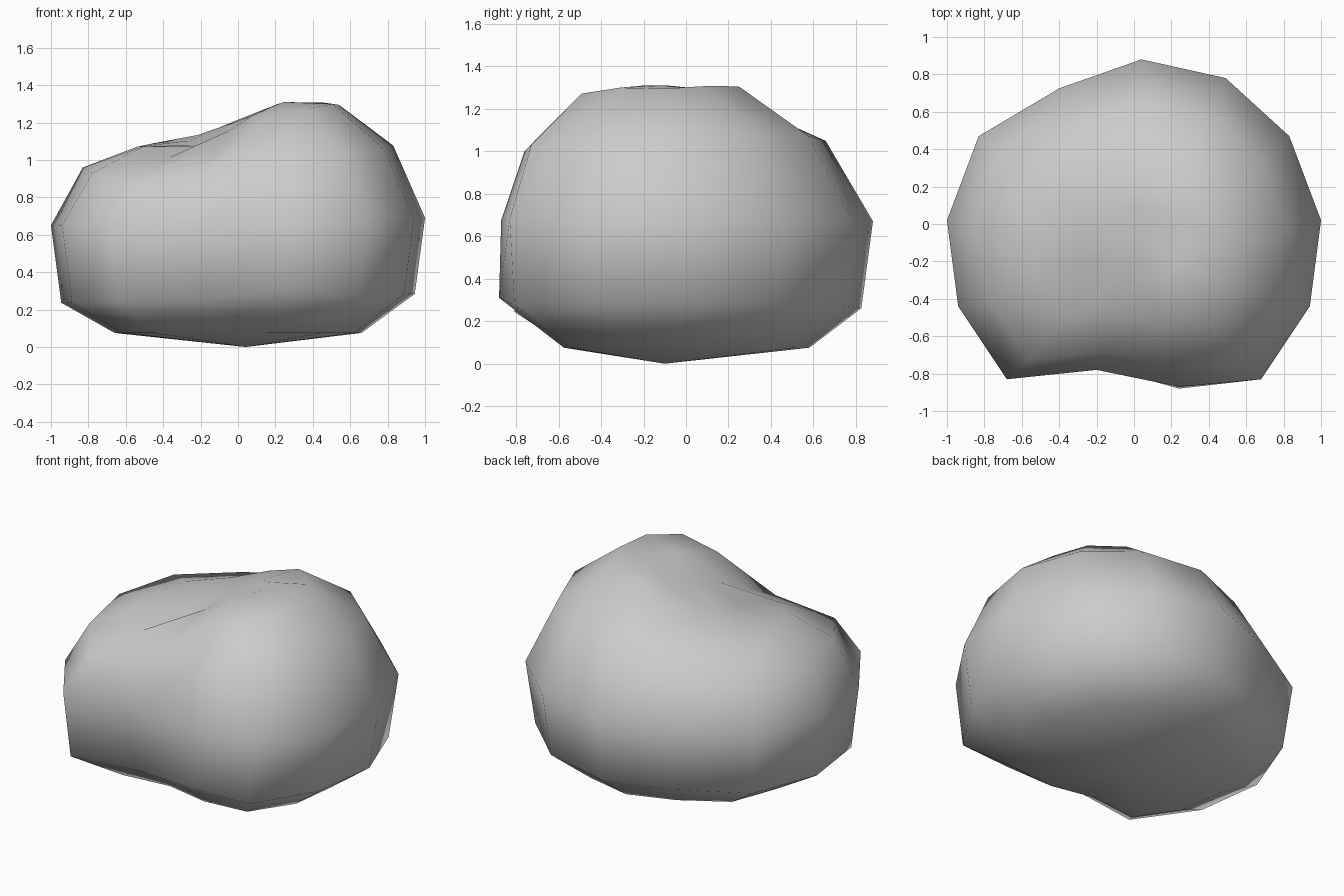
import bpy, bmesh, math

if "Cube" in bpy.data.objects:
    bpy.data.objects.remove(bpy.data.objects["Cube"])

# widest outline of the boulder, seen from above
outline = [(1.0, .02), (.83, .47), (.49, .78), (.04, .88), (-.4, .725), (-.83, .47), (-1.0, .02),
           (-.94, -.44), (-.68, -.83), (-.2, -.78), (.24, -.87), (.68, -.83), (.94, -.44)]
# height of the crown along x
crown = [(-.6, 1.06), (-.5, 1.08), (-.18, 1.14), (0, 1.215), (.24, 1.31), (.4, 1.315), (.57, 1.29), (.7, 1.2)]


def crown_height(x, y):
    x = min(max(x, -.59), .69)
    z = 1.1
    for (xa, za), (xb, zb) in zip(crown, crown[1:]):
        if xa <= x <= xb:
            z = za + (zb - za) * (x - xa) / (xb - xa)
    front = min(max(-y / .4, 0), 1)
    z -= .10 * front * math.exp(-((x + .2) / .2) ** 2)      # groove at the front
    return z - .3 * max(-y - .35, 0) - .12 * max(y - .2, 0)


def shoulder_height(x, y):
    z = 1.02 + .07 * x + .04 * y
    return z - .08 * math.exp(-((x + .45) ** 2 + (y + .65) ** 2) / .12)


# each ring: x scale, y scale, y shift, height function
rings = [(.66, .66, 0, lambda x, y: .075),
         (.945, .955, -.015, lambda x, y: .26 + .025 * x),
         (1, 1, 0, lambda x, y: .67 + .02 * x),
         (.83, .81, -.055, shoulder_height),
         (.54, .46, -.11, crown_height),
         (.26, .22, -.1, crown_height)]

bm = bmesh.new()
loops = []
for sx, sy, dy, height in rings:
    loop = []
    for x, y in outline:
        px, py = x * sx, y * sy + dy
        loop.append(bm.verts.new((px, py, height(px, py))))
    loops.append(loop)
loops[1][10].co = (.24, -.88, .31)      # bulge low on the front

n = len(outline)
for lower, upper in zip(loops, loops[1:]):
    for i in range(n):
        j = (i + 1) % n
        bm.faces.new((lower[i], lower[j], upper[j], upper[i]))

# close the underside and the crown with fans
base = bm.verts.new((.04, -.1, 0))
top = bm.verts.new((.02, -.1, crown_height(.02, -.1)))
for i in range(n):
    j = (i + 1) % n
    bm.faces.new((base, loops[0][j], loops[0][i]))
    bm.faces.new((top, loops[-1][i], loops[-1][j]))
bmesh.ops.recalc_face_normals(bm, faces=bm.faces)
for f in bm.faces:
    f.smooth = True

mesh = bpy.data.meshes.new("boulder")
bm.to_mesh(mesh)
bm.free()
boulder = bpy.data.objects.new("boulder", mesh)
bpy.context.collection.objects.link(boulder)
